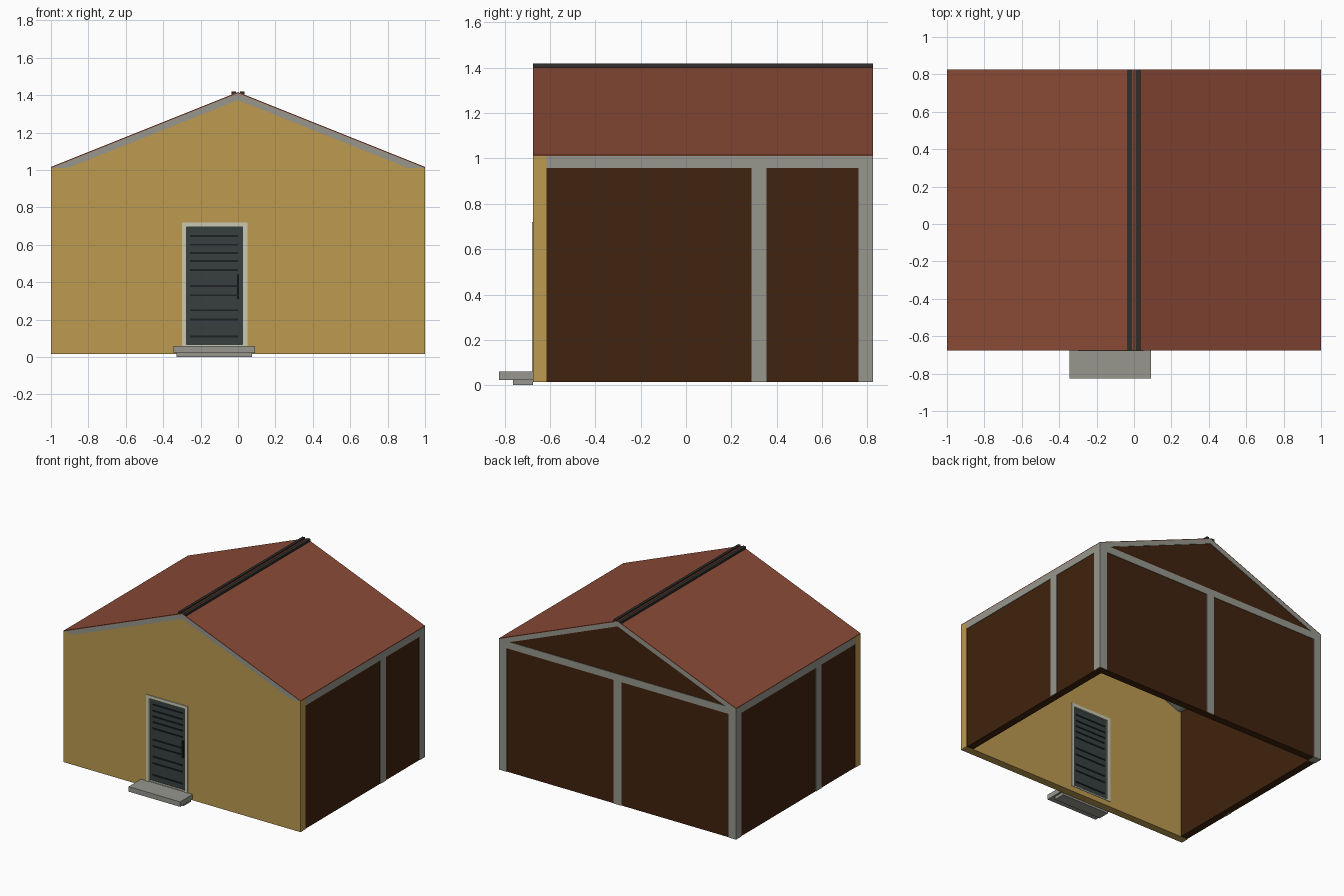
import bpy, bmesh

if "Cube" in bpy.data.objects:
    bpy.data.objects.remove(bpy.data.objects["Cube"])


def material(name, hexcode):
    rgb = [int(hexcode[i:i + 2], 16) / 255 for i in (0, 2, 4)]
    lin = [c / 12.92 if c <= 0.04045 else ((c + 0.055) / 1.055) ** 2.4 for c in rgb]
    m = bpy.data.materials.new(name)
    m.diffuse_color = (*lin, 1)
    m.use_nodes = True
    m.node_tree.nodes["Principled BSDF"].inputs["Base Color"].default_value = m.diffuse_color
    return m


YELLOW = material("ochre_plaster", "BC9A50")
RED = material("red_roof", "8A4A36")
BROWN = material("dark_brown_wood", "40230E")
GREY = material("grey_timber", "97978F")
CREAM = material("cream_frame", "C8C8B4")
SLATE = material("slate_door", "384040")
BLACK = material("near_black_slats", "1C2122")
RIDGE = material("charcoal_ridge", "2E2E2C")


def prism(name, pts, y0, y1, mat):
    """Extrude an xz outline from y0 to y1."""
    bm = bmesh.new()
    face = bm.faces.new([bm.verts.new((x, y0, z)) for x, z in pts])
    new = bmesh.ops.extrude_face_region(bm, geom=[face])["geom"]
    bmesh.ops.translate(bm, vec=(0, y1 - y0, 0),
                        verts=[v for v in new if isinstance(v, bmesh.types.BMVert)])
    bmesh.ops.recalc_face_normals(bm, faces=bm.faces)
    me = bpy.data.meshes.new(name)
    bm.to_mesh(me)
    bm.free()
    me.materials.append(mat)
    ob = bpy.data.objects.new(name, me)
    bpy.context.collection.objects.link(ob)
    return ob


def box(name, x0, x1, y0, y1, z0, z1, mat):
    return prism(name, [(x0, z0), (x1, z0), (x1, z1), (x0, z1)], y0, y1, mat)


F, B, Z0, EAVE = -0.675, 0.825, 0.015, 1.01   # front, back, wall base, eave

# Front wall with door opening
prism("front_wall", [(-1, Z0), (-0.3, Z0), (-0.3, 0.72), (0.05, 0.72), (0.05, Z0), (1, Z0),
                     (1, EAVE), (0.91, EAVE), (0, 1.374), (-0.91, EAVE), (-1, EAVE)],
      F, F + 0.06, YELLOW)
box("door_sill", -0.3, 0.05, F, F + 0.06, Z0, 0.055, YELLOW)

# Back gable wall
prism("back_wall", [(-0.995, Z0), (0.995, Z0), (0.995, EAVE), (0.91, EAVE), (0, 1.374),
                    (-0.91, EAVE), (-0.995, EAVE)], B - 0.06, B - 0.004, BROWN)

# Side walls, eave beams and posts
for side, s, mid in (("right", 1, 0.323), ("left", -1, -0.173)):
    def side_box(name, a, b, y0, y1, z0, z1, mat):
        box(f"{side}_{name}", min(s * a, s * b), max(s * a, s * b), y0, y1, z0, z1, mat)
    side_box("wall", 0.94, 0.996, F + 0.06, B - 0.06, Z0, EAVE, BROWN)
    side_box("eave_beam", 0.985, 1, F + 0.06, B - 0.065, 0.957, EAVE, GREY)
    side_box("middle_post", 0.985, 1, mid - 0.033, mid + 0.033, Z0, 0.957, GREY)
    side_box("corner_post", 0.935, 1, B - 0.065, B, Z0, EAVE, GREY)

# Back beam and middle post
box("back_beam", -0.935, 0.935, B - 0.015, B, 0.957, EAVE, GREY)
box("back_middle_post", -0.032, 0.032, B - 0.015, B, Z0, 0.957, GREY)

# Roof: grey structure with a thin red covering
prism("roof_frame", [(-1, EAVE), (-0.91, EAVE), (0, 1.374), (0.91, EAVE), (1, EAVE), (0, 1.41)],
      F, B, GREY)
prism("roof_covering", [(-1, EAVE), (0, 1.41), (1, EAVE), (1, EAVE + 0.006),
                        (0, 1.416), (-1, EAVE + 0.006)], F, B, RED)
for s in (-1, 1):
    prism("ridge_strip", [(s * 0.012, 1.405), (s * 0.034, 1.396), (s * 0.034, 1.419),
                          (s * 0.012, 1.42)], F, B, RIDGE)

# Door frame, leaf, slats and handle
prism("door_frame", [(-0.3, 0.055), (-0.275, 0.055), (-0.275, 0.695), (0.025, 0.695),
                     (0.025, 0.055), (0.05, 0.055), (0.05, 0.72), (-0.3, 0.72)],
      F - 0.005, F + 0.064, CREAM)
box("door_threshold", -0.275, 0.025, F, F + 0.064, 0.055, 0.066, CREAM)
box("door_leaf", -0.275, 0.025, F + 0.015, F + 0.05, 0.066, 0.695, SLATE)
for z in (0.11, 0.2, 0.25, 0.33, 0.38, 0.465, 0.513, 0.556, 0.6, 0.647):
    box("door_slat", -0.257, 0.0, F + 0.01, F + 0.055, z - 0.005, z + 0.005, BLACK)
box("door_handle", -0.005, 0.005, F + 0.003, F + 0.015, 0.31, 0.44, BLACK)

# Front steps
box("upper_step", -0.345, 0.09, -0.825, F, 0.022, 0.06, GREY)
box("lower_step", -0.33, 0.075, -0.763, F, 0, 0.022, GREY)
